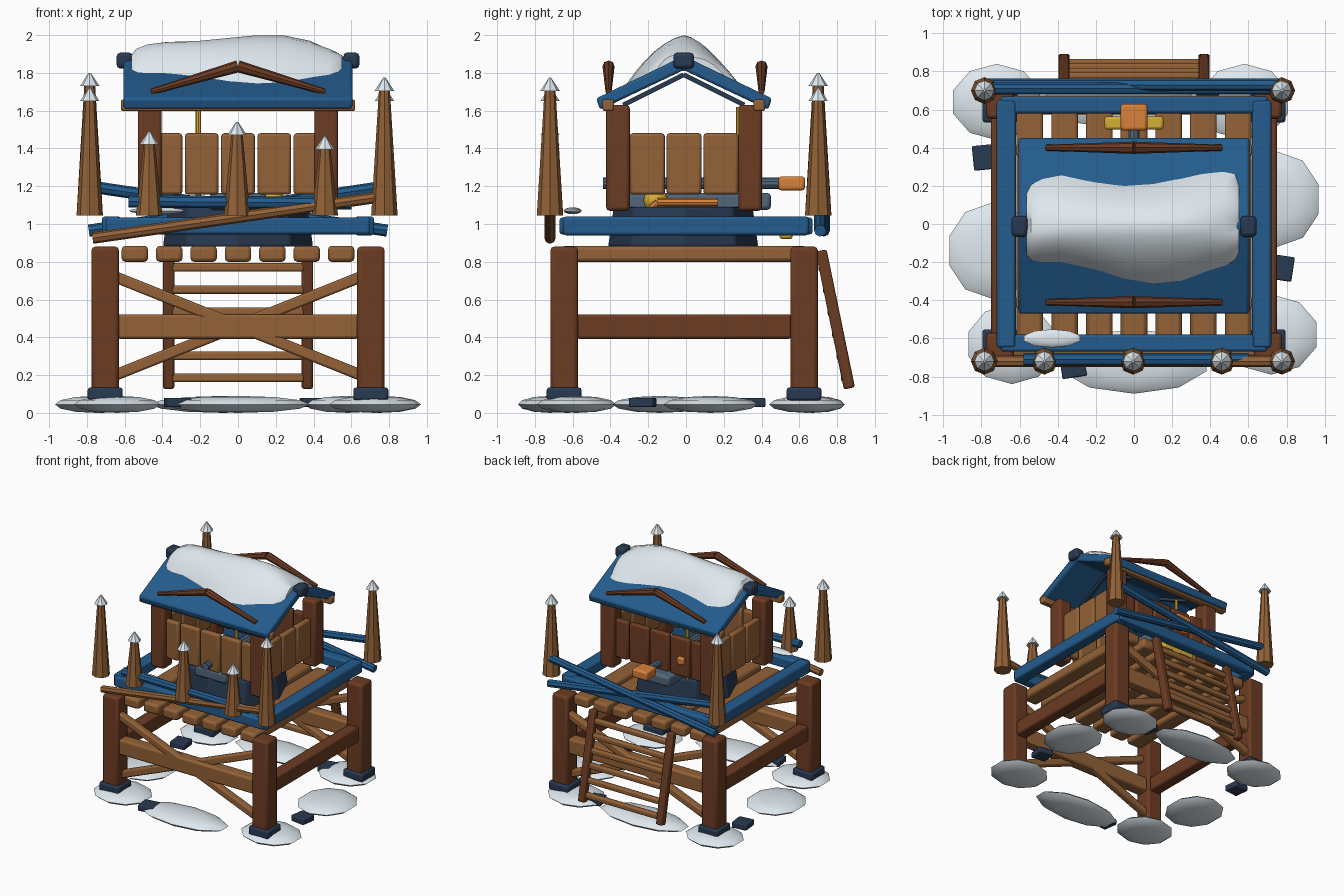
import bpy, bmesh, math
from mathutils import Vector, Matrix

if "Cube" in bpy.data.objects:
    bpy.data.objects.remove(bpy.data.objects["Cube"])


def mat(name, r, g, b):
    m = bpy.data.materials.new(name)
    m.diffuse_color = [(c / 255) ** 2.2 for c in (r, g, b)] + [1]
    m.use_nodes = True
    m.node_tree.nodes["Principled BSDF"].inputs["Base Color"].default_value = m.diffuse_color
    return m


WOOD = mat("light_wood", 146, 98, 58)
DARK = mat("dark_wood", 108, 62, 40)
BLUE = mat("blue_paint", 40, 92, 140)
SLATE = mat("dark_slate", 44, 60, 82)
GREY = mat("blue_grey", 82, 102, 122)
SNOW = mat("snow", 222, 232, 238)
ORANGE = mat("orange", 216, 128, 60)
YELLOW = mat("yellow", 212, 172, 58)


def finish(name, bm, m, bevel=0, matrix=None):
    bmesh.ops.recalc_face_normals(bm, faces=bm.faces)
    me = bpy.data.meshes.new(name)
    bm.to_mesh(me)
    bm.free()
    me.materials.append(m)
    ob = bpy.data.objects.new(name, me)
    bpy.context.collection.objects.link(ob)
    if matrix:
        ob.matrix_world = matrix
    if bevel:
        b = ob.modifiers.new("bevel", 'BEVEL')
        b.width, b.segments, b.limit_method = bevel, 2, 'ANGLE'
    bpy.ops.object.select_all(action='DESELECT')
    bpy.context.view_layer.objects.active = ob
    ob.select_set(True)
    bpy.ops.object.shade_smooth_by_angle(angle=math.radians(35))
    return ob


def box(name, c, s, m, bevel=0.015, rz=0):
    bm = bmesh.new()
    bmesh.ops.create_cube(bm, size=1)
    bmesh.ops.scale(bm, vec=s, verts=bm.verts)
    return finish(name, bm, m, bevel, Matrix.Translation(c) @ Matrix.Rotation(rz, 4, 'Z'))


def between(a, b):
    a, b = Vector(a), Vector(b)
    q = (b - a).to_track_quat('Z', 'Y')
    return (b - a).length, Matrix.Translation((a + b) / 2) @ q.to_matrix().to_4x4()


def rod(name, a, b, r1, r2, m, sides=8, bevel=0):
    d, mw = between(a, b)
    bm = bmesh.new()
    bmesh.ops.create_cone(bm, cap_ends=True, segments=sides, radius1=r1, radius2=r2, depth=d)
    return finish(name, bm, m, bevel, mw)


def bar(name, a, b, w, m, bevel=0.012):
    d, mw = between(a, b)
    bm = bmesh.new()
    bmesh.ops.create_cube(bm, size=1)
    bmesh.ops.scale(bm, vec=(w, w, d), verts=bm.verts)
    return finish(name, bm, m, bevel, mw)


def blob(name, c, s, m, seg=10, rings=6):
    bm = bmesh.new()
    bmesh.ops.create_uvsphere(bm, u_segments=seg, v_segments=rings, radius=1)
    bmesh.ops.scale(bm, vec=s, verts=bm.verts)
    return finish(name, bm, m, 0, Matrix.Translation(c))


# snow patches and stones on the ground
for x, y, rx, ry in [(-.72, .64, .24, .2), (-.08, .67, .4, .17), (.58, .64, .24, .2),
                     (.75, .13, .23, .25), (.72, -.58, .25, .21), (0, -.72, .4, .17),
                     (-.64, -.63, .24, .21), (-.75, -.14, .23, .25)]:
    blob("ground_snow", (x, y, .045), (rx, ry, .045), SNOW)
for x, y, a in [(-.78, .35, .1), (.77, -.23, -.15), (-.32, -.74, .15), (.4, .64, .2)]:
    box("ground_stone", (x, y, .055), (.13, .13, .05), SLATE, .008, a)

# tower legs and side beams
for sx in (-1, 1):
    for y in (-.645, .625):
        box("leg", (sx * .703, y, .48), (.146, .146, .8), DARK, .02)
        box("foot", (sx * .703, y, .1), (.185, .185, .07), SLATE, .015)
    box("side_beam", (sx * .7, -.01, .457), (.1, 1.14, .13), DARK)

# front and back beams with cross braces
for y in (-.645, .625):
    box("cross_beam", (0, y, .457), (1.28, .1, .13), WOOD)
    for s in (-1, 1):
        bar("cross_brace", (-s * .65, y + s * .02, .2), (s * .65, y + s * .02, .72), .06, WOOD)

# deck planks
for i in range(-3, 4):
    box("deck_plank", (i * .182, -.01, .842), (.14, 1.3, .085), WOOD, .02)

# ladder at the back
for sx in (-1, 1):
    bar("ladder_rail", (sx * .367, .715, .86), (sx * .367, .865, .13), .06, DARK)
for i in range(6):
    z = .185 + i * .117
    bar("ladder_rung", (-.35, .855 - (z - .13) * .205, z), (.35, .855 - (z - .13) * .205, z), .045, WOOD)

# blue parapet frame
for s in (-1, 1):
    box("frame_side", (s * .67, 0, .99), (.1, 1.3, .1), BLUE)
    box("frame_end", (0, s * .625, .99), (1.4, .09, .09), BLUE)

# loose rails
rod("front_blue_rail", (-.58, -.71, 1.12), (.6, -.71, 1.11), .033, .033, BLUE)
rod("front_wood_rail", (-.77, -.72, .925), (.8, -.72, 1.15), .03, .03, WOOD)
rod("back_rail", (-.76, .71, 1.195), (.79, .71, .965), .032, .032, BLUE)
rod("back_rail", (.76, .73, 1.195), (-.79, .73, .965), .032, .032, BLUE)
blob("rail_snow", (-.43, -.6, 1.07), (.155, .048, .018), SNOW)

# wooden spikes with snow caps
for x, y, t in [(-.785, .7, 1.8), (.775, .7, 1.72), (-.785, -.72, 1.72), (.775, -.72, 1.775),
                (-.47, -.72, 1.49), (-.005, -.72, 1.54), (.46, -.72, 1.465)]:
    rod("spike", (x, y, 1.045), (x, y, t - .05), .07, .028, WOOD)
    rod("spike_snow_cap", (x, y, t - .07), (x, y, t), .052, .006, SNOW)

# turntable and machine inside the hut
rod("turntable", (0, -.015, .88), (0, -.015, 1.09), .4, .37, SLATE, 8, .012)
box("machine_base", (0, .035, 1.12), (.3, .83, .09), GREY, .02)
rod("machine_barrel", (0, -.44, 1.215), (0, .5, 1.215), .03, .03, GREY, 10)
box("machine_handle", (0, .56, 1.215), (.14, .14, .075), ORANGE, .015)
box("yellow_plate", (0, .53, .96), (.31, .07, .08), YELLOW, .015)
blob("yellow_ball", (.18, -.16, 1.125), (.065, .065, .065), YELLOW, 12, 8)
for sx in (-1, 1):
    rod("orange_strut", (sx * .26, -.24, 1.03), (sx * .26, -.15, 1.115), .018, .018, ORANGE)
    rod("orange_bar", (sx * .26, -.15, 1.115), (sx * .26, .17, 1.115), .022, .022, ORANGE)
rod("lever_pole", (-.21, .28, 1.1), (-.21, .28, 1.62), .015, .015, YELLOW)
box("lever_box", (-.22, .38, 1.3), (.06, .04, .06), ORANGE, .01)

# hut posts
for sx in (-1, 1):
    for y in (-.36, .34):
        box("hut_post", (sx * .467, y, 1.35), (.125, .125, .56), DARK, .018)

# hut walls
for i in range(-2, 3):
    box("front_wall_plank", (i * .192, -.36, 1.318), (.178, .05, .325), WOOD)
    box("back_wall_plank", (i * .192, .34, 1.318), (.178, .05, .325), DARK)
for sx in (-1, 1):
    for i in (-1, 0, 1):
        box("side_wall_plank", (sx * .47, -.01 + i * .195, 1.318), (.05, .185, .325), WOOD)

# gable roof
bm = bmesh.new()
prof = [(-.475, 1.665), (-.012, 1.89), (.455, 1.665), (.435, 1.605), (-.012, 1.815), (-.455, 1.605)]
f = bm.faces.new([bm.verts.new((-.605, y, z)) for y, z in prof])
ext = bmesh.ops.extrude_face_region(bm, geom=[f])["geom"]
bmesh.ops.translate(bm, vec=(1.21, 0, 0), verts=[v for v in ext if isinstance(v, bmesh.types.BMVert)])
finish("roof", bm, BLUE, .014)
for s in (-1, 1):
    box("eave_beam", (0, -.012 + s * .4, 1.628), (1.24, .06, .06), WOOD, .01)
    box("ridge_cap", (s * .6, -.012, 1.865), (.085, .11, .085), SLATE, .02)
    for x in (-.29, .29):
        bar("rafter", (x, -.012 + s * .32, 1.63), (x, -.012, 1.79), .025, SLATE, 0)
    # crossed logs over each eave
    for sx in (-1, 1):
        rod("eave_log", (sx * .46, s * .405 - .005, 1.7), (0, s * .405 - .005, 1.835), .016, .032, DARK)

# snow on the roof: lofted sections of (x, front y, back y, peak z)
rows = [(-.565, -.17, .17, 1.87), (-.54, -.2, .22, 1.92), (-.48, -.21, .25, 1.95), (-.38, -.21, .27, 1.963),
        (-.2, -.25, .23, 1.97), (-.05, -.3, .21, 1.985), (.1, -.325, .22, 1.999), (.25, -.31, .25, 1.997),
        (.38, -.26, .28, 1.97), (.48, -.23, .29, 1.925), (.53, -.2, .28, 1.895), (.55, -.16, .22, 1.87)]
bm = bmesh.new()
loops = []
N = 6
for x, yf, yb, pk in rows:
    sec = []
    for i in range(-N, N + 1):
        t = abs(i) / N
        y = -.012 + t * ((yf if i < 0 else yb) + .012)
        roof = 1.89 - .487 * abs(y + .012)
        lift = (pk - 1.89) * (1 - t) + .05 * math.sin(math.pi * t) ** .8
        sec.append(bm.verts.new((x, y, roof + max(lift, -.02) - .012 * t)))
    sec.append(bm.verts.new((x, -.012, 1.83)))
    loops.append(sec)
for a, b in zip(loops, loops[1:]):
    for i in range(len(a)):
        j = (i + 1) % len(a)
        bm.faces.new((a[i], a[j], b[j], b[i]))
bm.faces.new(loops[0])
bm.faces.new(loops[-1])
finish("roof_snow", bm, SNOW)
